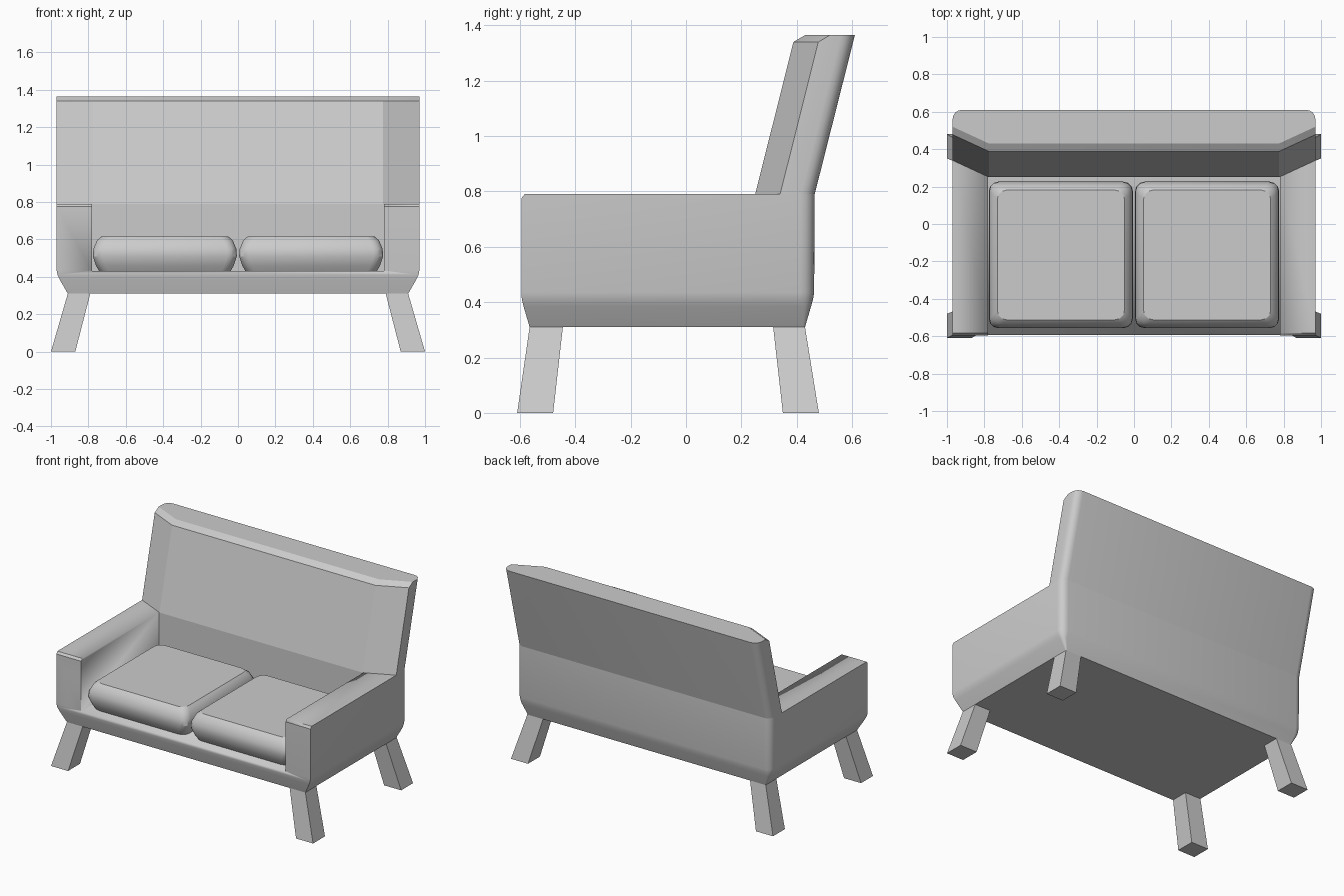
import bpy, bmesh
from math import sin, cos, pi

if "Cube" in bpy.data.objects:
    bpy.data.objects.remove(bpy.data.objects["Cube"])


def loft(name, rings, cap_bottom=True, angle=30):
    """Skin a stack of equal-length rings and cap the ends."""
    bm = bmesh.new()
    loops = [[bm.verts.new(p) for p in ring] for ring in rings]
    n = len(loops[0])
    for a, b in zip(loops, loops[1:]):
        for i in range(n):
            j = (i + 1) % n
            bm.faces.new((a[i], a[j], b[j], b[i]))
    if cap_bottom:
        bm.faces.new(loops[0][::-1])
    bm.faces.new(loops[-1])
    bmesh.ops.recalc_face_normals(bm, faces=bm.faces)
    mesh = bpy.data.meshes.new(name)
    bm.to_mesh(mesh)
    bm.free()
    ob = bpy.data.objects.new(name, mesh)
    bpy.context.collection.objects.link(ob)
    bpy.ops.object.select_all(action='DESELECT')
    ob.select_set(True)
    bpy.context.view_layer.objects.active = ob
    bpy.ops.object.shade_smooth_by_angle(angle=angle * pi / 180)
    return ob


def arc(cx, cy, r, start, steps):
    return [(cx + r * cos(start + pi / 2 * i / steps),
             cy + r * sin(start + pi / 2 * i / steps)) for i in range(steps + 1)]


def plan(front, hx, yb, r, z):
    """Front points, then two rounded rear corners."""
    pts = front + arc(hx - r, yb - r, r, 0, 4) + arc(r - hx, yb - r, r, pi / 2, 4)
    return [(x, y, z) for x, y in pts]


def rect(x0, x1, y0, y1, z):
    return [(x0, y0, z), (x1, y0, z), (x1, y1, z), (x0, y1, z)]


def round_rect(x0, x1, y0, y1, r, z):
    pts = []
    for k, (x, y) in enumerate([(x1 - r, y1 - r), (x0 + r, y1 - r),
                                (x0 + r, y0 + r), (x1 - r, y0 + r)]):
        pts += arc(x, y, r, k * pi / 2, 3)
    return [(x, y, z) for x, y in pts]


# Body with arms: tapered base, seat well cut out
levels = [(0.31, 0.91, -0.565, 0.43, 0.008), (0.385, 0.953, -0.587, 0.452, 0.03),
          (0.41, 0.965, -0.593, 0.459, 0.045), (0.435, 0.97, -0.595, 0.463, 0.05),
          (0.775, 0.97, -0.595, 0.465, 0.05), (0.79, 0.97, -0.583, 0.465, 0.05)]
body = loft("body_and_arms", [plan([(-hx, yf), (hx, yf)], hx, yb, r, z)
                              for z, hx, yf, yb, r in levels])
cutter = loft("seat_well_cutter", [rect(-0.78, 0.78, -1, 0.255, z) for z in (0.43, 1.0)])
cutter.hide_render = True
mod = body.modifiers.new("seat_well", 'BOOLEAN')
mod.operation, mod.object, mod.solver = 'DIFFERENCE', cutter, 'EXACT'
bpy.context.view_layer.objects.active = body
bpy.ops.object.modifier_apply(modifier=mod.name)
bpy.data.objects.remove(cutter)

# Reclined backrest with swept-back wings
back = []
for z, ym, ys, yb in [(0.79, 0.25, 0.34, 0.465), (1.34, 0.388, 0.478, 0.604),
                      (1.365, 0.43, 0.52, 0.61)]:
    front = [(-0.97, ys), (-0.775, ym), (0.775, ym), (0.97, ys)]
    back.append(plan(front, 0.97, yb, 0.05, z))
loft("backrest", back, cap_bottom=False, angle=24)

for side, s in (("left", -1), ("right", 1)):
    # Seat cushions
    cx = s * 0.391
    rings = []
    for z, d in [(0.428, 0.035), (0.46, 0.017), (0.51, 0.0), (0.55, 0.003),
                 (0.595, 0.022), (0.615, 0.045)]:
        rings.append(round_rect(cx - 0.385 + d, cx + 0.385 - d,
                                -0.557 + d, 0.226 - d, 0.05, z))
    loft(f"{side}_cushion", rings, angle=28)
    # Splayed legs
    for end, lo, hi in (("front", (-0.61, -0.48), (-0.565, -0.445)),
                        ("rear", (0.35, 0.48), (0.315, 0.43))):
        loft(f"{side}_{end}_leg", [rect(s * 0.87, s * 1.0, *lo, 0),
                                   rect(s * 0.79, s * 0.91, *hi, 0.31)])
